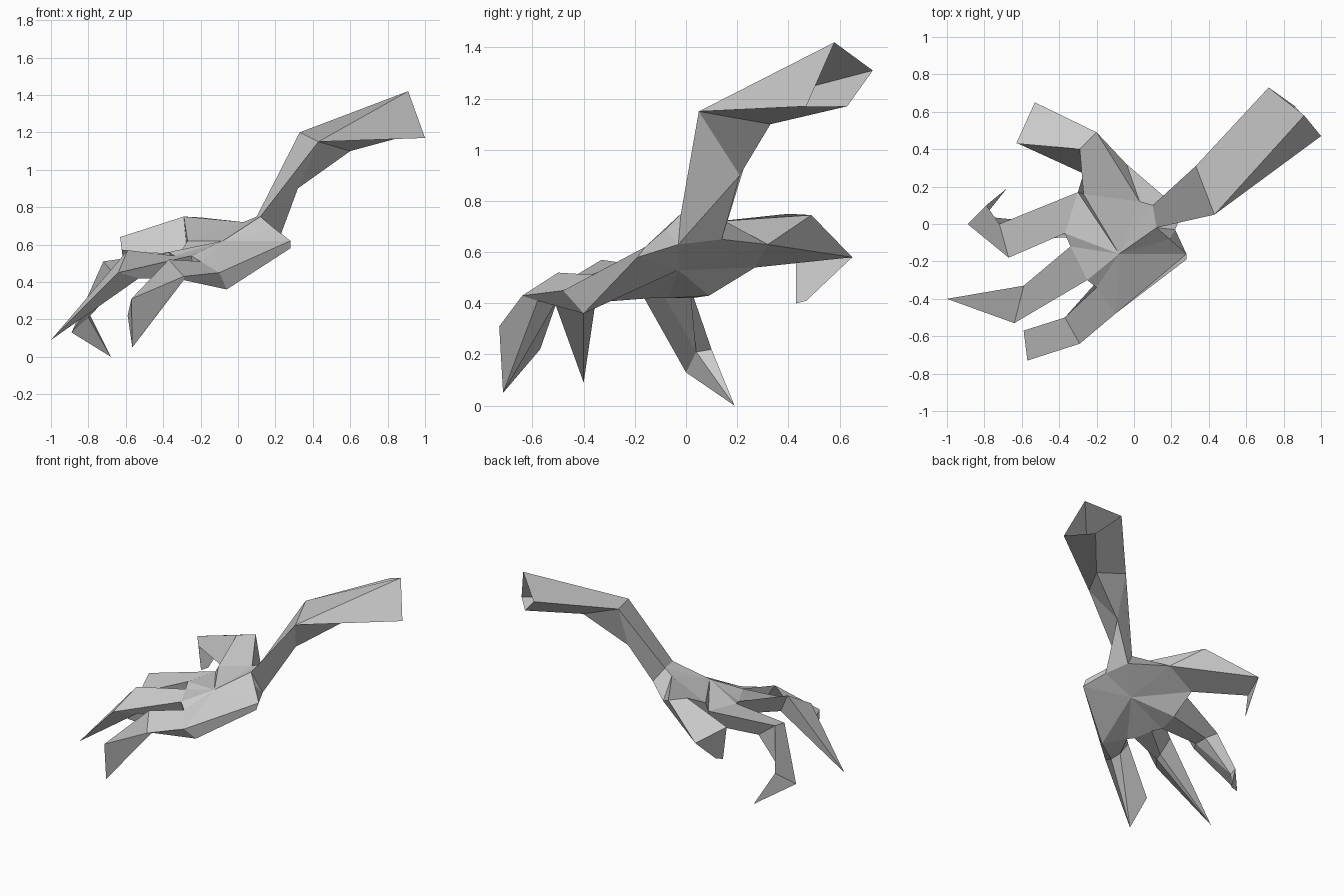
import bpy, bmesh

if "Cube" in bpy.data.objects:
    bpy.data.objects.remove(bpy.data.objects["Cube"])


def build(name, polys):
    """Flat-shaded mesh from polygons, sharing equal points and dropping collapsed faces."""
    bm = bmesh.new()
    seen = {}
    for poly in polys:
        loop = []
        for p in poly:
            v = seen.get(p) or seen.setdefault(p, bm.verts.new(p))
            if v not in loop:
                loop.append(v)
        if len(loop) > 2 and not bm.faces.get(loop):
            bm.faces.new(loop)
    bmesh.ops.recalc_face_normals(bm, faces=bm.faces)
    mesh = bpy.data.meshes.new(name)
    bm.to_mesh(mesh)
    bm.free()
    obj = bpy.data.objects.new(name, mesh)
    bpy.context.collection.objects.link(obj)


def loft(name, rings, cap=True):
    """Skin four-point rings; repeated points taper the form."""
    polys = []
    for a, b in zip(rings, rings[1:]):
        for i in range(4):
            j = (i + 1) % 4
            polys.append((a[i], a[j], b[j], b[i]))
    if cap:
        polys.append(tuple(rings[-1]))
    build(name, polys)


# Palm: upper and lower outlines, running from wrist past thumb and fingers
U = [(.10, .10, .75), (.03, .12, .72), (-.27, .16, .62), (-.30, .17, .57),
     (-.37, -.05, .56), (-.34, -.12, .54), (-.25, -.30, .54), (-.20, -.34, .51),
     (-.10, -.48, .45), (.28, -.16, .62), (.19, -.08, .69), (.12, -.02, .75)]
L = [(.17, .14, .65), (-.04, .32, .63), (-.27, .27, .54), (-.27, .09, .43),
     (-.30, -.07, .42), (-.27, -.14, .42), (-.23, -.27, .41), (-.20, -.31, .41),
     (-.06, -.40, .36), (.28, -.19, .58), (.22, -.03, .63), (.22, -.03, .63)]
top, bottom = (-.08, -.16, .62), (0, -.03, .53)
sockets = {1, 3, 5, 7, 11}          # walls left open for digits and arm
palm = []
for i in range(12):
    j = (i + 1) % 12
    palm += [(U[i], U[j], top), (L[j], L[i], bottom)]
    if i not in sockets:
        palm.append((U[i], U[j], L[j], L[i]))
build("palm", palm)


def socket(i):
    j = (i + 1) % 12
    return [U[i], U[j], L[j], L[i]]


# Thumb
k = (-.53, .65, .58)
loft("thumb", [socket(1),
               [(-.20, .49, .745), (-.29, .40, .75), L[2], L[1]],
               [k, (-.63, .43, .64), (-.62, .43, .57), k],
               [(-.57, .47, .41), (-.60, .43, .40), (-.60, .43, .40), (-.57, .47, .41)]])

# Index finger
tip = (-.68, .19, 0.0)
inner = (-.80, .04, .21)
loft("index_finger", [socket(3),
                      [(-.72, 0, .51), (-.67, -.18, .45), (-.60, -.08, .42), (-.60, .02, .42)],
                      [(-.79, .10, .22), (-.89, 0, .13), inner, inner],
                      [tip] * 4])

# Middle finger
loft("middle_finger", [socket(5),
                       [(-.59, -.33, .57), (-.64, -.53, .45), (-.53, -.40, .42), (-.52, -.35, .43)],
                       [(-1.0, -.40, .09)] * 4])

# Little finger
tip = (-.565, -.715, .05)
loft("little_finger", [socket(7),
                       [(-.37, -.50, .52), (-.29, -.64, .43), (-.29, -.58, .41), (-.30, -.50, .42)],
                       [(-.59, -.57, .22), (-.57, -.73, .31), tip, tip]])

# Forearm: wrist to bend, then to the open end
p1, p2, p3, q = (.33, .31, 1.20), (.43, .05, 1.15), (.60, .33, 1.10), (.32, .21, .90)
loft("wrist", [[U[0], U[11], L[11], L[0]], [p1, p2, q, q], [p1, p2, p3, p3]], cap=False)
loft("forearm", [[p1, p2, p2, p3],
                 [(.72, .73, 1.31), (.91, .58, 1.42), (1.0, .47, 1.17), (.86, .63, 1.17)]], cap=False)
